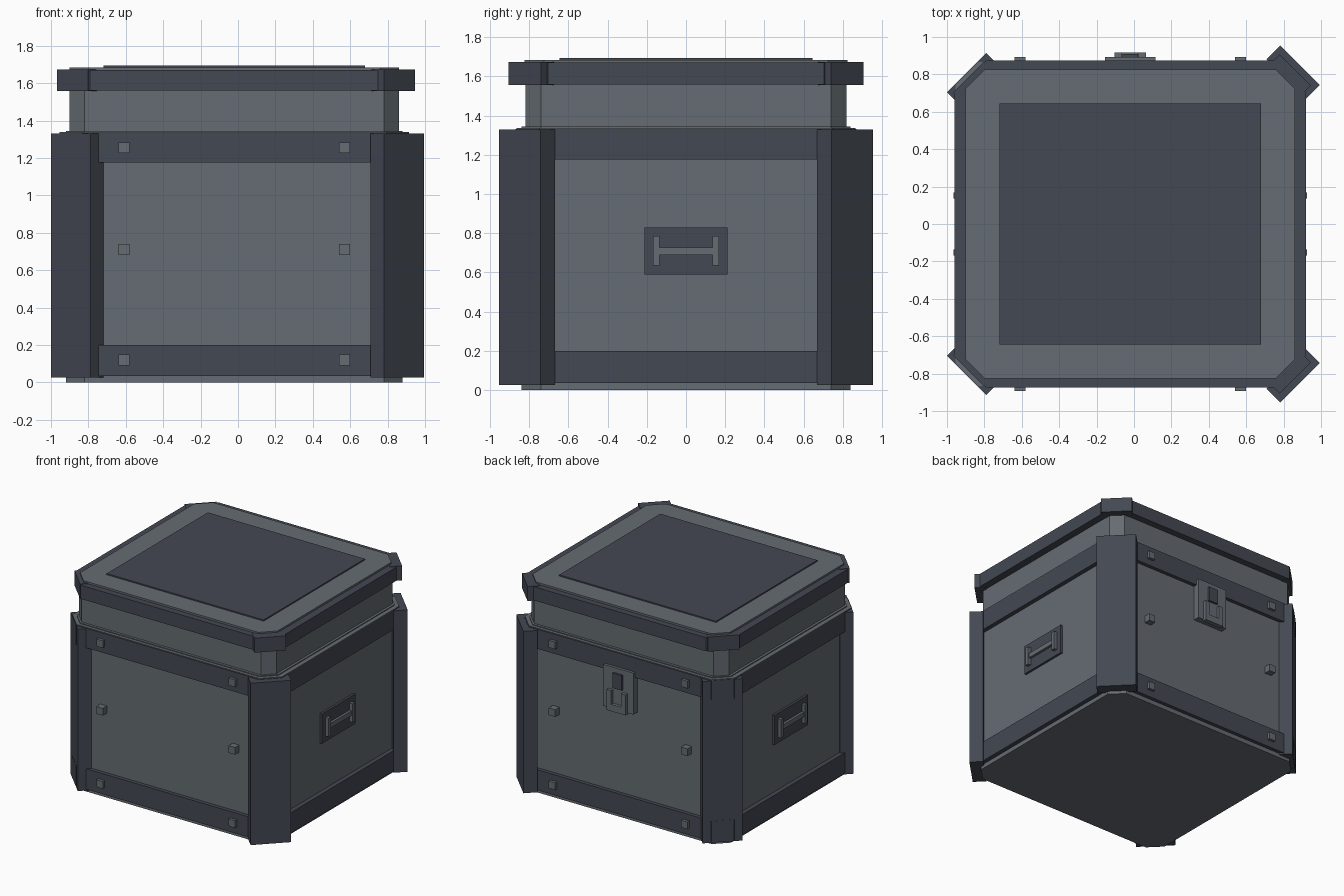
import bpy, bmesh, math
from mathutils import Matrix, Vector

if "Cube" in bpy.data.objects:
    bpy.data.objects.remove(bpy.data.objects["Cube"], do_unlink=True)

CX = -0.02  # the case sits slightly off the centre line


def material(name, rgb):
    m = bpy.data.materials.new(name)
    m.use_nodes = True
    m.diffuse_color = (*rgb, 1)
    m.node_tree.nodes["Principled BSDF"].inputs["Base Color"].default_value = (*rgb, 1)
    return m


light = material("light_grey", (0.13, 0.15, 0.168))
dark = material("dark_slate", (0.057, 0.065, 0.085))


def finish(name, bm, mat):
    bmesh.ops.recalc_face_normals(bm, faces=bm.faces)
    mesh = bpy.data.meshes.new(name)
    bm.to_mesh(mesh)
    bm.free()
    mesh.materials.append(mat)
    obj = bpy.data.objects.new(name, mesh)
    bpy.context.collection.objects.link(obj)
    return obj


def box(name, mat, x, y, z, angle=0.0):
    """Box from (min, max) pairs, turned about its own vertical axis."""
    lo, hi = Vector((x[0], y[0], z[0])), Vector((x[1], y[1], z[1]))
    bm = bmesh.new()
    bmesh.ops.create_cube(bm, size=1, matrix=Matrix.Translation((lo + hi) / 2)
                          @ Matrix.Rotation(angle, 4, 'Z')
                          @ Matrix.Diagonal((*(hi - lo), 1)))
    return finish(name, bm, mat)


def slab(name, mat, hx, hy, cut, z0, z1):
    """Upright block with cut corners, centred on the case."""
    bm = bmesh.new()
    ring = []
    for sx, sy in ((1, 1), (-1, 1), (-1, -1), (1, -1)):
        pair = [(sx * hx, sy * (hy - cut)), (sx * (hx - cut), sy * hy)]
        ring += pair if sx * sy > 0 else pair[::-1]
    face = bm.faces.new([bm.verts.new((CX + x, y, z0)) for x, y in ring])
    top = bmesh.ops.extrude_face_region(bm, geom=[face])["geom"]
    bmesh.ops.translate(bm, vec=(0, 0, z1 - z0),
                        verts=[v for v in top if isinstance(v, bmesh.types.BMVert)])
    return finish(name, bm, mat)


# Case body, bands and lid
slab("body", light, 0.90, 0.84, 0.10, 0, 1.345)
slab("lower_band", dark, 0.935, 0.87, 0.12, 0.035, 0.20)
slab("upper_band", dark, 0.935, 0.87, 0.12, 1.175, 1.333)
slab("body_ledge", light, 0.935, 0.865, 0.12, 1.333, 1.338)
slab("neck", light, 0.88, 0.82, 0.08, 1.34, 1.57)
slab("lid_rim", dark, 0.94, 0.875, 0.17, 1.56, 1.67)
slab("lid_plate", light, 0.88, 0.825, 0.10, 1.66, 1.685)
box("lid_panel", dark, (CX - 0.70, CX + 0.70), (-0.645, 0.645), (1.68, 1.695))


# Diagonal corner guards on the body and on the lid
def corner(name, x, y, width, depth, z):
    inset = depth / 2 / math.sqrt(2)
    px, py = x - math.copysign(inset, x), y - math.copysign(inset, y)
    angle = math.atan2(y, x)
    angle = math.radians(45) * (1 if x * y > 0 else -1)
    box(name, dark, (px - depth / 2, px + depth / 2),
        (py - width / 2, py + width / 2), z, angle)


for side, sy in (("front", -1), ("back", 1)):
    corner(side + "_left_post", 0.8875, sy * 0.849, 0.30, 0.105, (0.025, 1.33))
    corner(side + "_right_post", -0.894, sy * 0.809, 0.297, 0.10, (0.025, 1.33))
    corner(side + "_left_lid_guard", 0.8625, sy * 0.823, 0.235, 0.092, (1.557, 1.674))
    corner(side + "_right_lid_guard", -0.885, sy * 0.785, 0.235, 0.08, (1.557, 1.674))

    # Square studs on the front and back
    for x in (-0.61, 0.57):
        for z in (0.12, 0.71, 1.255):
            box(side + "_stud", light, (x - 0.029, x + 0.029),
                sorted((sy * 0.83, sy * 0.893)), (z - 0.029, z + 0.029))


# Side handles
for side, sx in (("left", 1), ("right", -1)):
    def span(a, b):
        return sorted((CX + sx * a, CX + sx * b))
    box(side + "_handle_plate", dark, span(0.89, 0.918), (-0.213, 0.213), (0.59, 0.83))
    box(side + "_handle_bar", light, span(0.91, 0.938), (-0.15, 0.15), (0.69, 0.728))
    for sy in (-1, 1):
        box(side + "_handle_bracket", light, span(0.91, 0.945),
            sorted((sy * 0.136, sy * 0.168)), (0.635, 0.785))

# Latch on the back
box("latch_plate", light, (CX - 0.135, CX + 0.135), (0.83, 0.892), (0.885, 1.22))
box("latch_button", dark, (CX - 0.042, CX + 0.042), (0.88, 0.908), (1.06, 1.18))
box("latch_hook_base", light, (CX - 0.085, CX + 0.085), (0.88, 0.918), (0.875, 0.93))
for sx in (-1, 1):
    box("latch_hook_arm", light, sorted((CX + sx * 0.045, CX + sx * 0.085)),
        (0.88, 0.918), (0.92, 1.04))
